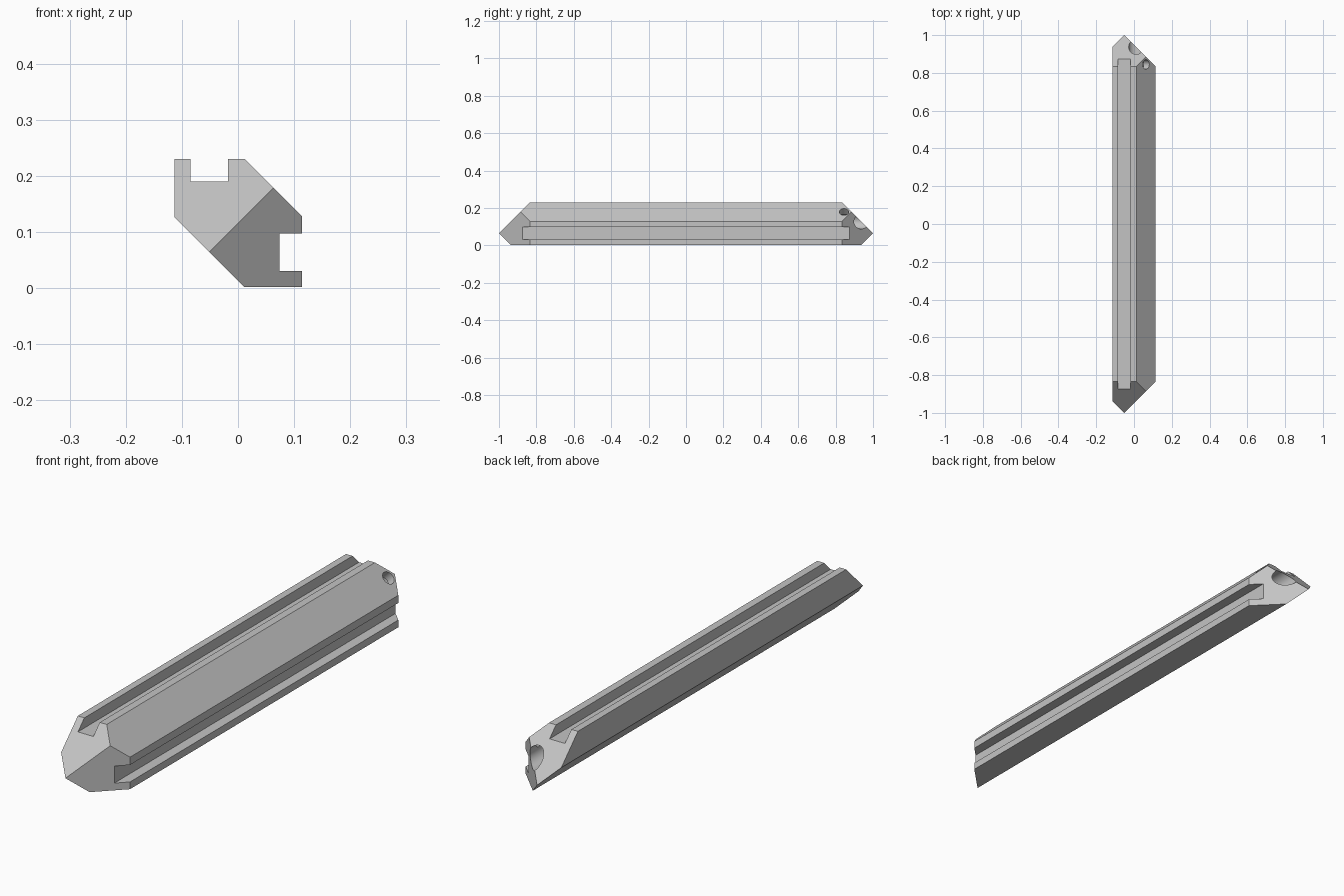
import bpy, bmesh, math
from mathutils import Vector

cube = bpy.data.objects.get("Cube")
if cube:
    bpy.data.objects.remove(cube, do_unlink=True)

grey = bpy.data.materials.new("light grey")
grey.use_nodes = True
grey.diffuse_color = (0.55, 0.55, 0.55, 1)
grey.node_tree.nodes["Principled BSDF"].inputs["Base Color"].default_value = (0.55, 0.55, 0.55, 1)

# Apex of each pointed end in x and z
TIP_X, TIP_Z = -0.0515, 0.0645

# Slotted cross-section (x, z); the lower right arm mirrors the upper left one
upper_arm = [(-0.1135, 0.1265), (-0.1135, 0.23), (-0.085, 0.23), (-0.085, 0.19),
             (-0.018, 0.19), (-0.018, 0.23), (0.0125, 0.23)]
mid = 0.116
lower_arm = [(z - mid, x + mid) for x, z in reversed(upper_arm)]
profile = [(x, max(z, 0.0)) for x, z in upper_arm + lower_arm]

# Bar extruded along y
bm = bmesh.new()
face = bm.faces.new([bm.verts.new((x, -1.3, z)) for x, z in profile])
grown = bmesh.ops.extrude_face_region(bm, geom=[face])["geom"]
bmesh.ops.translate(bm, vec=(0, 2.6, 0), verts=[v for v in grown if isinstance(v, bmesh.types.BMVert)])

# Two mitre cuts at each end, each at 45 degrees
for side in (-1, 1):
    for normal in (Vector((0, side, 1)), Vector((1, side, 0))):
        cut = bmesh.ops.bisect_plane(
            bm, geom=bm.verts[:] + bm.edges[:] + bm.faces[:], dist=1e-6,
            plane_co=(TIP_X, side, TIP_Z), plane_no=normal.normalized(), clear_outer=True)
        rim = [e for e in cut["geom_cut"] if isinstance(e, bmesh.types.BMEdge)]
        bmesh.ops.edgeloop_fill(bm, edges=rim)
bmesh.ops.recalc_face_normals(bm, faces=bm.faces[:])
mesh = bpy.data.meshes.new("slotted_bar")
bm.to_mesh(mesh)
bm.free()
bar = bpy.data.objects.new("slotted_bar", mesh)
bpy.context.collection.objects.link(bar)
mesh.materials.append(grey)


def drill(name, start, end, radius):
    """Cut a round hole between two points."""
    a, b = Vector(start), Vector(end)
    bpy.ops.mesh.primitive_cylinder_add(vertices=48, radius=radius, depth=(b - a).length,
                                        location=(a + b) / 2)
    cutter = bpy.context.object
    cutter.name = name
    cutter.hide_render = True
    cutter.rotation_euler = (b - a).to_track_quat('Z', 'Y').to_euler()
    cutter.data.materials.append(grey)
    mod = bar.modifiers.new(name, 'BOOLEAN')
    mod.operation = 'DIFFERENCE'
    mod.solver = 'EXACT'
    mod.object = cutter
    bpy.ops.object.select_all(action='DESELECT')
    bar.select_set(True)
    bpy.context.view_layer.objects.active = bar
    bpy.ops.object.modifier_apply(modifier=name)
    bpy.data.objects.remove(cutter, do_unlink=True)


# Blind bore in the back end, with a cross hole from the sloping face
drill("end_bore", (0.011, 0.80, 0.127), (0.011, 1.2, 0.127), 0.039)
drill("cross_hole", (0.016, 0.845, 0.132), (0.15, 0.845, 0.266), 0.025)

bpy.ops.object.shade_smooth_by_angle(angle=math.radians(25))
